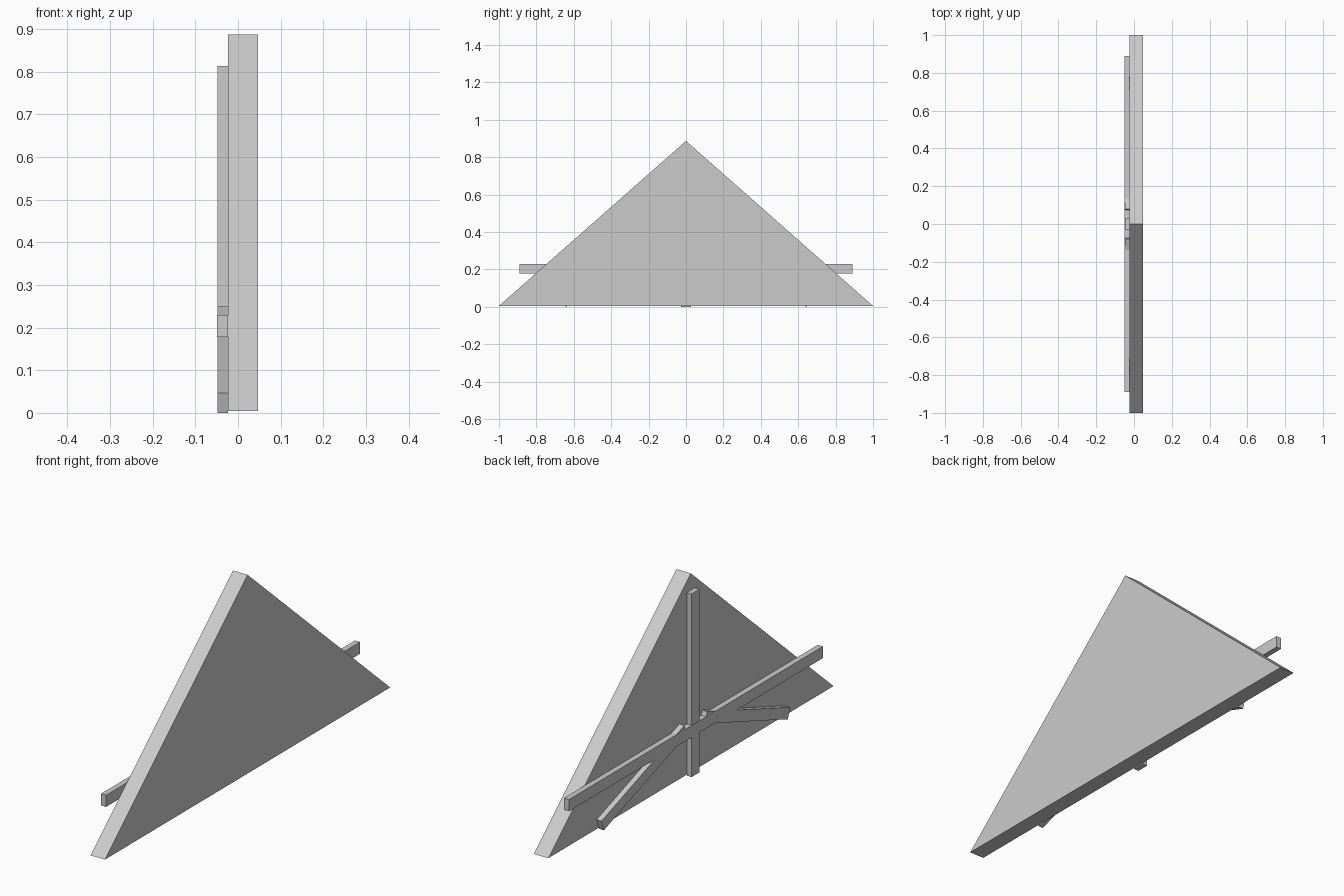
import bpy, bmesh, math

if "Cube" in bpy.data.objects:
    bpy.data.objects.remove(bpy.data.objects["Cube"])


def prism(name, outline, x0, x1):
    """Extrude a (y, z) outline along x."""
    bm = bmesh.new()
    face = bm.faces.new([bm.verts.new((x0, y, z)) for y, z in outline])
    new = bmesh.ops.extrude_face_region(bm, geom=[face])["geom"]
    verts = [g for g in new if isinstance(g, bmesh.types.BMVert)]
    bmesh.ops.translate(bm, verts=verts, vec=(x1 - x0, 0, 0))
    bmesh.ops.recalc_face_normals(bm, faces=bm.faces)
    mesh = bpy.data.meshes.new(name)
    bm.to_mesh(mesh)
    bm.free()
    obj = bpy.data.objects.new(name, mesh)
    bpy.context.collection.objects.link(obj)
    return obj


def beam(name, start, end, width, x0, x1):
    """Square-ended bar between two (y, z) points."""
    (ya, za), (yb, zb) = start, end
    length = math.hypot(yb - ya, zb - za)
    ny = -(zb - za) / length * width / 2
    nz = (yb - ya) / length * width / 2
    outline = [(ya + ny, za + nz), (ya - ny, za - nz),
               (yb - ny, zb - nz), (yb + ny, zb + nz)]
    return prism(name, outline, x0, x1)


BACK = -0.024  # rear face of the panel, where the bars attach

# Triangular gable panel
prism("gable_panel", [(-1, 0.005), (1, 0.005), (0, 0.887)], BACK, 0.047)

# Frame on the rear face
beam("vertical_post", (0, 0), (0, 0.813), 0.056, -0.0475, BACK)
beam("cross_bar", (-0.89, 0.204), (0.89, 0.204), 0.052, -0.049, BACK)

# Mirrored diagonal braces
for side, label in ((1, "left"), (-1, "right")):
    beam("diagonal_brace_" + label, (side * 0.072, 0.226),
         (side * 0.653, 0.0235), 0.05, -0.0483, BACK)
